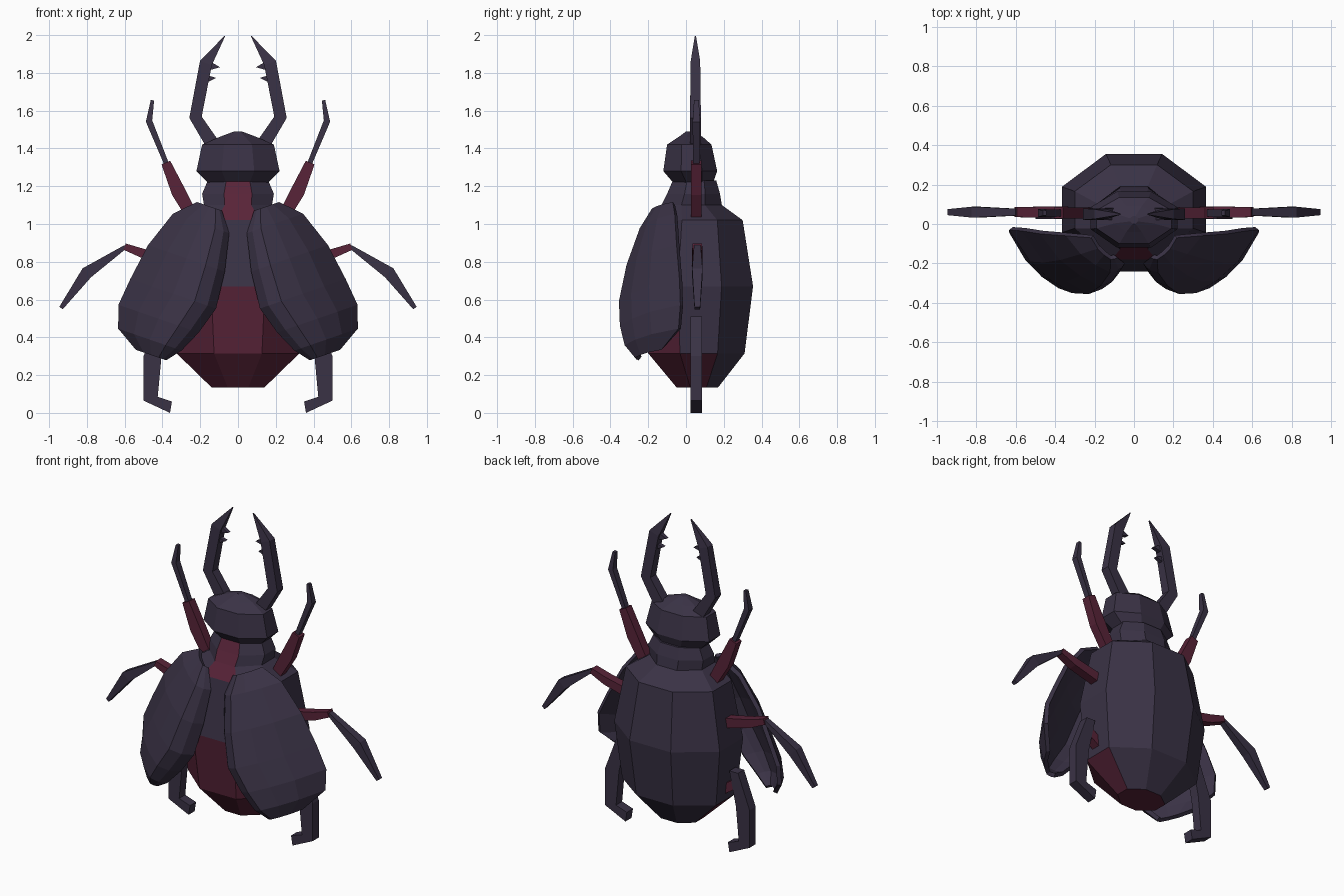
import bpy, bmesh
from mathutils import Vector

if "Cube" in bpy.data.objects:
    bpy.data.objects.remove(bpy.data.objects["Cube"])


def material(name, rgb):
    m = bpy.data.materials.new(name)
    m.diffuse_color = (*rgb, 1)
    m.use_nodes = True
    m.node_tree.nodes["Principled BSDF"].inputs["Base Color"].default_value = m.diffuse_color
    return m


SHELL = material("dark purple shell", (0.042, 0.032, 0.060))
RED = material("dark wine red", (0.098, 0.017, 0.040))


def finish(name, bm, mats, mirror=False, recalc=True):
    if recalc:
        bmesh.ops.recalc_face_normals(bm, faces=bm.faces)
    me = bpy.data.meshes.new(name)
    bm.to_mesh(me)
    bm.free()
    ob = bpy.data.objects.new(name, me)
    bpy.context.collection.objects.link(ob)
    for m in mats:
        me.materials.append(m)
    if mirror:
        ob.modifiers.new("mirror", 'MIRROR')
    return ob


def loft(loops, caps=True):
    """Join closed loops of points into a faceted solid."""
    bm = bmesh.new()
    vs = [[bm.verts.new(p) for p in loop] for loop in loops]
    n = len(vs[0])
    for a, b in zip(vs, vs[1:]):
        for i in range(n):
            j = (i + 1) % n
            bm.faces.new((a[i], a[j], b[j], b[i]))
    if caps:
        bm.faces.new(vs[0])
        bm.faces.new(vs[-1])
    bmesh.ops.recalc_face_normals(bm, faces=bm.faces)
    bm.normal_update()
    return bm


def octagon(z, hx, y0, y1):
    ya, yb, xi = y0 + 0.33 * (y1 - y0), y0 + 0.72 * (y1 - y0), hx * 0.39
    return [(-xi, y0, z), (xi, y0, z), (hx, ya, z), (hx, yb, z),
            (xi, y1, z), (-xi, y1, z), (-hx, yb, z), (-hx, ya, z)]


def limb(name, path, mat, y=0.055):
    """Square-section limb along (x, z, width, depth) points, mirrored."""
    loops = []
    for i, (x, z, w, d) in enumerate(path):
        a, b = path[max(i - 1, 0)], path[min(i + 1, len(path) - 1)]
        t = Vector((b[0] - a[0], b[1] - a[1])).normalized() * w / 2
        loops.append([(x - t.y, y - d / 2, z + t.x), (x + t.y, y - d / 2, z - t.x),
                      (x + t.y, y + d / 2, z - t.x), (x - t.y, y + d / 2, z + t.x)])
    return finish(name, loft(loops), [mat], True)


def plate(name, outline, mat, y=0.055, d=0.06):
    """Flat mirrored prism from an x-z outline."""
    loops = [[(x, y + s * d / 2, z) for x, z in outline] for s in (-1, 1)]
    return finish(name, loft(loops), [mat], True)


# Abdomen and thorax, red belly and purple back
bm = loft([octagon(*r) for r in (
    (0.135, 0.14, -0.05, 0.17), (0.315, 0.325, -0.20, 0.31),
    (0.67, 0.365, -0.24, 0.355), (1.02, 0.30, -0.18, 0.30),
    (1.10, 0.18, -0.13, 0.19), (1.16, 0.19, -0.10, 0.18),
    (1.23, 0.16, -0.07, 0.16))])
for f in bm.faces:
    z, ny = f.calc_center_median().z, f.normal.y
    if z < 0.315:
        red = ny < 0.3
    elif z < 0.67:
        red = ny < -0.3
    else:
        red = z > 1.02 and ny < -0.1 and abs(f.calc_center_median().x) < 0.02
    f.material_index = int(red)
finish("body", bm, [SHELL, RED])

# Head
finish("head", loft([octagon(*r) for r in (
    (1.21, 0.15, -0.06, 0.14), (1.28, 0.22, -0.12, 0.165),
    (1.42, 0.19, -0.10, 0.135), (1.46, 0.10, -0.04, 0.09),
    (1.49, 0.02, 0.0, 0.04))]), [SHELL])

# Wing covers: domed shells along a slanted axis
# rows: distance along axis, inner and outer offset, y at inner edge, ridge, outer edge
rows = ((0.0, -0.09, 0.05, -0.17, -0.18, -0.07),
        (0.1, -0.165, 0.15, -0.20, -0.245, -0.06),
        (0.3, -0.21, 0.22, -0.24, -0.315, -0.05),
        (0.5, -0.23, 0.25, -0.27, -0.355, -0.035),
        (0.65, -0.185, 0.265, -0.27, -0.35, -0.03),
        (0.77, -0.13, 0.225, -0.275, -0.325, -0.04),
        (0.845, -0.07, 0.10, -0.25, -0.27, -0.13))
bm = bmesh.new()
grid = []
for s, w0, w1, yi, yr, yo in rows:
    line = []
    for f, y in ((0, yi), (0.1, yi * 0.3 + yr * 0.7), (0.25, yr),
                 (0.5, yr * 0.8 + yo * 0.2), (0.75, yr * 0.5 + yo * 0.5), (1, yo)):
        w = w0 + (w1 - w0) * f
        line.append(bm.verts.new((0.17 + 0.327 * s + 0.945 * w, y,
                                  1.10 - 0.945 * s + 0.327 * w)))
    grid.append(line)
for a, b in zip(grid, grid[1:]):
    for i in range(len(a) - 1):
        bm.faces.new((a[i], b[i], b[i + 1], a[i + 1]))
bm.normal_update()
if sum(f.normal.y for f in bm.faces) > 0:
    bmesh.ops.reverse_faces(bm, faces=bm.faces)
covers = finish("wing_covers", bm, [SHELL], False, False)
solid = covers.modifiers.new("thickness", 'SOLIDIFY')
solid.thickness, solid.offset = 0.025, -1
covers.modifiers.new("mirror", 'MIRROR')

# Mandibles with inner teeth
limb("mandibles", [(0.12, 1.40, 0.075, 0.06), (0.225, 1.565, 0.066, 0.058),
                   (0.17, 1.852, 0.066, 0.05), (0.07, 1.995, 0.004, 0.006)], SHELL, 0.05)
plate("upper_teeth", [(0.155, 1.865), (0.165, 1.81), (0.095, 1.83)], SHELL, 0.05, 0.025)
plate("lower_teeth", [(0.17, 1.79), (0.175, 1.745), (0.115, 1.773)], SHELL, 0.05, 0.025)

# Front legs
limb("front_thighs", [(0.23, 1.02, 0.06, 0.055), (0.315, 1.17, 0.075, 0.055),
                      (0.382, 1.325, 0.05, 0.055)], RED)
limb("front_shins", [(0.375, 1.31, 0.025, 0.035), (0.471, 1.545, 0.034, 0.04),
                     (0.453, 1.655, 0.018, 0.025)], SHELL)

# Middle legs
limb("middle_thighs", [(0.28, 0.79, 0.06, 0.055), (0.50, 0.843, 0.05, 0.055),
                       (0.60, 0.88, 0.035, 0.05)], RED, 0.06)
limb("middle_shins", [(0.595, 0.88, 0.02, 0.035), (0.80, 0.742, 0.065, 0.055),
                      (0.937, 0.555, 0.022, 0.03)], SHELL, 0.06)

# Hind legs with feet
limb("hind_thighs", [(0.25, 0.34, 0.06, 0.055), (0.42, 0.45, 0.05, 0.055)], RED)
plate("hind_shins", [(0.36, 0.51), (0.42, 0.51), (0.50, 0.30), (0.50, 0.065),
                     (0.36, 0.0), (0.35, 0.06), (0.425, 0.085), (0.405, 0.30)], SHELL)
